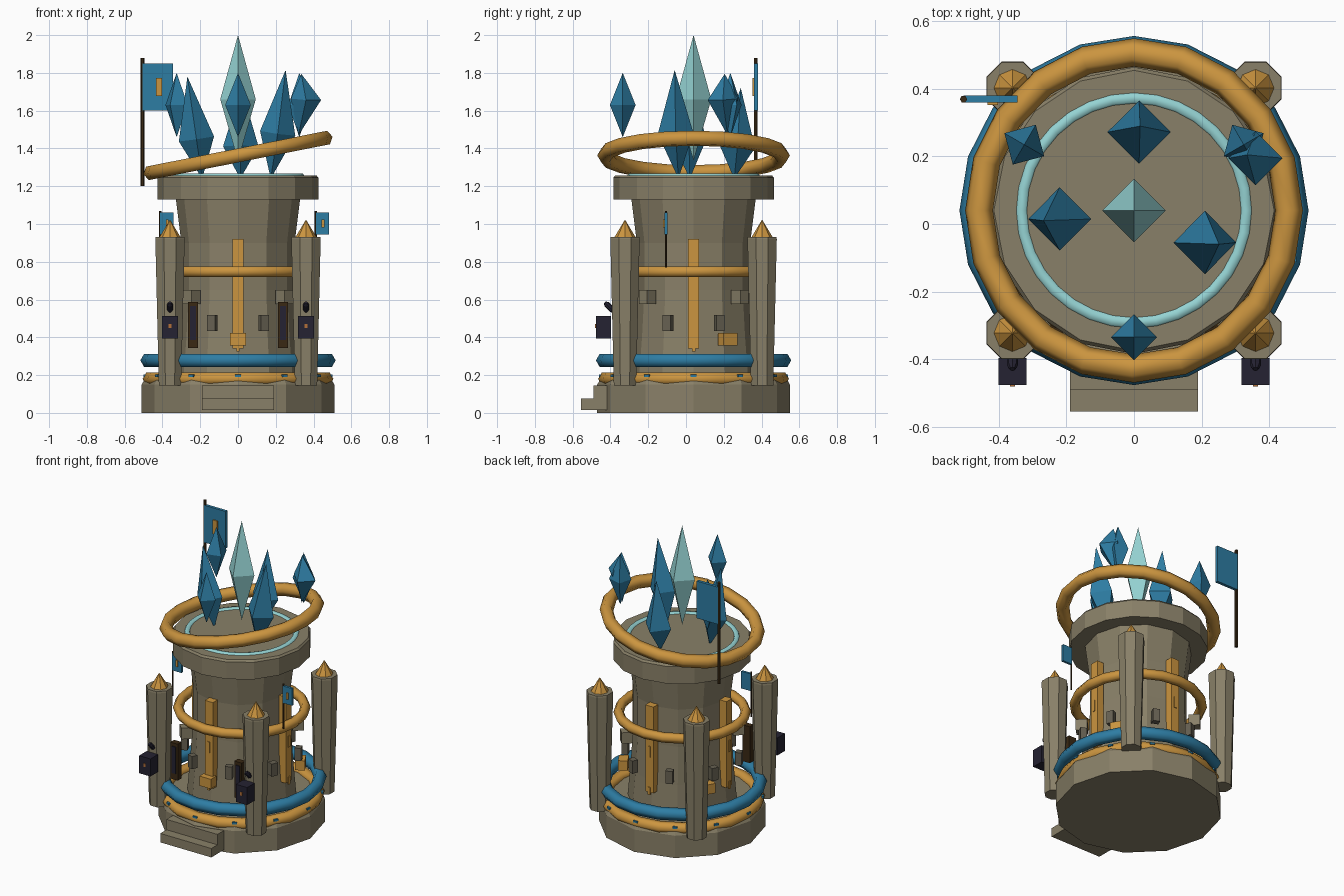
import bpy, bmesh, math
from math import sin, cos, radians, pi
from mathutils import Vector

if "Cube" in bpy.data.objects:
    bpy.data.objects.remove(bpy.data.objects["Cube"])

CY = 0.04  # tower axis lies slightly behind the origin


def mat(name, rgb):
    m = bpy.data.materials.new(name)
    m.diffuse_color = (*rgb, 1)
    m.use_nodes = True
    m.node_tree.nodes["Principled BSDF"].inputs["Base Color"].default_value = m.diffuse_color
    return m


STONE = mat("stone", (.250, .216, .138))
DARK_STONE = mat("dark stone", (.135, .120, .085))
GOLD = mat("gold", (.60, .30, .05))
BLUE = mat("crystal blue", (.027, .205, .37))
TEAL = mat("pale teal", (.30, .65, .65))
NAVY = mat("dark navy", (.018, .016, .032))
WOOD = mat("dark wood", (.042, .022, .007))
AMBER = mat("amber", (.45, .16, .04))


def add_object(name, bm, m, smooth=None):
    bmesh.ops.recalc_face_normals(bm, faces=bm.faces)
    me = bpy.data.meshes.new(name)
    bm.to_mesh(me)
    bm.free()
    me.materials.append(m)
    ob = bpy.data.objects.new(name, me)
    bpy.context.collection.objects.link(ob)
    if smooth:
        bpy.context.view_layer.objects.active = ob
        ob.select_set(True)
        bpy.ops.object.shade_smooth_by_angle(angle=radians(smooth))
        ob.select_set(False)
    return ob


def lathe(name, profile, x, y, n, m, smooth=None, turn=0.0):
    """Closed solid of revolution from (radius, z) points."""
    bm = bmesh.new()
    rings = [[bm.verts.new((x + r * cos(2 * pi * i / n + turn),
                            y + r * sin(2 * pi * i / n + turn), z))
              for i in range(n)] for r, z in profile]
    for a, b in zip(rings, rings[1:]):
        for i in range(n):
            j = (i + 1) % n
            bm.faces.new((a[i], a[j], b[j], b[i]))
    bm.faces.new(rings[0])
    bm.faces.new(rings[-1])
    return add_object(name, bm, m, smooth)


def ring(name, major, minor, z, m, n=20, k=6, tilt=0.0):
    bm = bmesh.new()
    v = [[bm.verts.new(((major + minor * cos(2 * pi * j / k)) * cos(2 * pi * i / n),
                        (major + minor * cos(2 * pi * j / k)) * sin(2 * pi * i / n),
                        minor * sin(2 * pi * j / k))) for j in range(k)] for i in range(n)]
    for i in range(n):
        for j in range(k):
            p, q = (i + 1) % n, (j + 1) % k
            bm.faces.new((v[i][j], v[p][j], v[p][q], v[i][q]))
    ob = add_object(name, bm, m, 65)
    ob.location = (0, CY, z)
    ob.rotation_euler = (0, tilt, 0)
    return ob


def box(name, c, size, m, rot=(0, 0, 0)):
    bm = bmesh.new()
    bmesh.ops.create_cube(bm, size=1)
    for v in bm.verts:
        v.co = Vector(a * b for a, b in zip(v.co, size))
    ob = add_object(name, bm, m)
    ob.location = c
    ob.rotation_euler = rot
    return ob


def radial_box(name, deg, r, z, size, m):
    """Box on the tower wall; size = (depth, width, height)."""
    a = radians(deg)
    return box(name, (r * cos(a), CY + r * sin(a), z), size, m, (0, 0, a))


def crystal(name, mid, r, top, bottom, m, turn=0.0):
    """Four sided bipyramid with free tip positions."""
    bm = bmesh.new()
    t, b = bm.verts.new(top), bm.verts.new(bottom)
    axis = (Vector(top) - Vector(bottom)).normalized()
    q = Vector((0, 0, 1)).rotation_difference(axis)
    w = [bm.verts.new(Vector(mid) + q @ Vector((r * cos(turn + i * pi / 2),
                                                r * sin(turn + i * pi / 2), 0)))
         for i in range(4)]
    for i in range(4):
        bm.faces.new((w[i], w[(i + 1) % 4], t))
        bm.faces.new((w[(i + 1) % 4], w[i], b))
    return add_object(name, bm, m)


# Base, steps, tower body and rim
lathe("base", [(.51, 0), (.51, .15), (.49, .185)], 0, CY, 12, STONE)
box("lower_step", (0, -.48, .045), (.38, .15, .06), STONE)
box("upper_step", (0, -.44, .11), (.38, .10, .07), STONE)
lathe("tower_body", [(.335, .17), (.315, .4), (.30, .65), (.30, .9), (.33, 1.14)],
      0, CY, 12, STONE)
lathe("tower_rim", [(.425, 1.13), (.425, 1.245), (.415, 1.258)], 0, CY, 16, STONE)

# Rings around the tower
ring("base_gold_ring", .467, .038, .18, GOLD)
ring("base_blue_ring", .477, .04, .278, BLUE)
ring("middle_gold_ring", .388, .032, .748, GOLD)
ring("top_teal_ring", .333, .022, 1.247, TEAL, 32)
ring("tilted_gold_ring", .468, .042, 1.363, GOLD, 20, 6, radians(-11.2))

# Small gems on the base ring
for i in range(12):
    radial_box("ring_gem", i * 30 - 90, .49, .197, (.02, .03, .012), BLUE)

# Corner pillars with gold tips
for sx in (-1, 1):
    for sy in (-1, 1):
        x, y = .36 * sx, CY + .363 * sy
        lathe("pillar", [(.064, .145), (.084, .92), (.082, .932)], x, y, 8, STONE,
              turn=pi / 8)
        lathe("pillar_tip", [(.056, .93), (.002, 1.02)], x, y, 8, GOLD)

# Gold ribs with inlaid plates
for i in range(4):
    radial_box("gold_rib", i * 90, .325, .63, (.05, .06, .58), GOLD)
    for z, h in ((.613, .075), (.35, .05)):
        radial_box("rib_plate", i * 90, .351, z, (.008, .018, h), GOLD)

# Wall bricks and gold caskets
for i in range(8):
    radial_box("lower_brick", 22.5 + i * 45, .355, .475, (.04, .045, .085), DARK_STONE)
for i in range(4):
    radial_box("upper_brick", 45 + i * 90, .345, .613, (.07, .06, .075), STONE)
for deg in (-90, 30, 150):
    radial_box("gold_casket", deg, .36, .39, (.06, .085, .065), GOLD)

# Front windows and pillar lanterns
for s in (-1, 1):
    box("window_frame", (.238 * s, -.32, .465), (.055, .04, .245), WOOD)
    box("window_pane", (.238 * s, -.341, .475), (.03, .008, .18), NAVY)
    x = .36 * s
    box("lantern", (x, -.437, .453), (.084, .08, .118), NAVY)
    box("lantern_light", (x, -.479, .46), (.014, .006, .022), AMBER)
    hook = lathe("lantern_hook", [(.008, -.035), (.016, -.02), (.016, .02), (.008, .035)],
                 0, 0, 8, NAVY)
    hook.location = (x, -.405, .56)
    hook.rotation_euler = (radians(45), 0, 0)


# Banners: pole, flag and emblem
def banner(x, y, z0, z1, r, w, f0, f1, t):
    lathe("banner_pole", [(r, z0), (r, z1)], x, y, 6, WOOD)
    box("banner_flag", (x + w / 2, y, (f0 + f1) / 2), (w, t, f1 - f0), BLUE)
    box("banner_emblem", (x + w * .54, y - t / 2 - .004, (f0 + f1) / 2),
        (w * .2, .008, (f1 - f0) * .38), GOLD)


banner(-.505, .37, 1.2, 1.88, .011, .16, 1.60, 1.85, .02)
for x in (-.412, .412):
    banner(x, -.105, .77, 1.07, .006, .07, .945, 1.06, .016)

# Crystals rising from the roof
crystal("central_crystal", (0, CY, 1.66), .094, (0, CY, 2.0), (0, CY, 1.335), TEAL)
crystal("left_crystal", (-.22, .015, 1.45), .094, (-.268, .01, 1.78), (-.19, .02, 1.24), BLUE)
crystal("right_crystal", (.21, -.055, 1.48), .094, (.252, -.06, 1.815), (.173, -.04, 1.24), BLUE)
crystal("back_crystal", (.015, .272, 1.41), .094, (.018, .29, 1.72), (.012, .255, 1.24), BLUE)

# Floating shards
for i, (x, y) in enumerate(((0, -.335), (.325, .235), (-.325, .235))):
    crystal("floating_shard", (x, y, 1.63), .068, (x, y, 1.8), (x, y, 1.46), BLUE,
            radians(i * 30))
crystal("tilted_shard", (.36, .195, 1.66), .08, (.335, .205, 1.795), (.32, .22, 1.47), BLUE)
